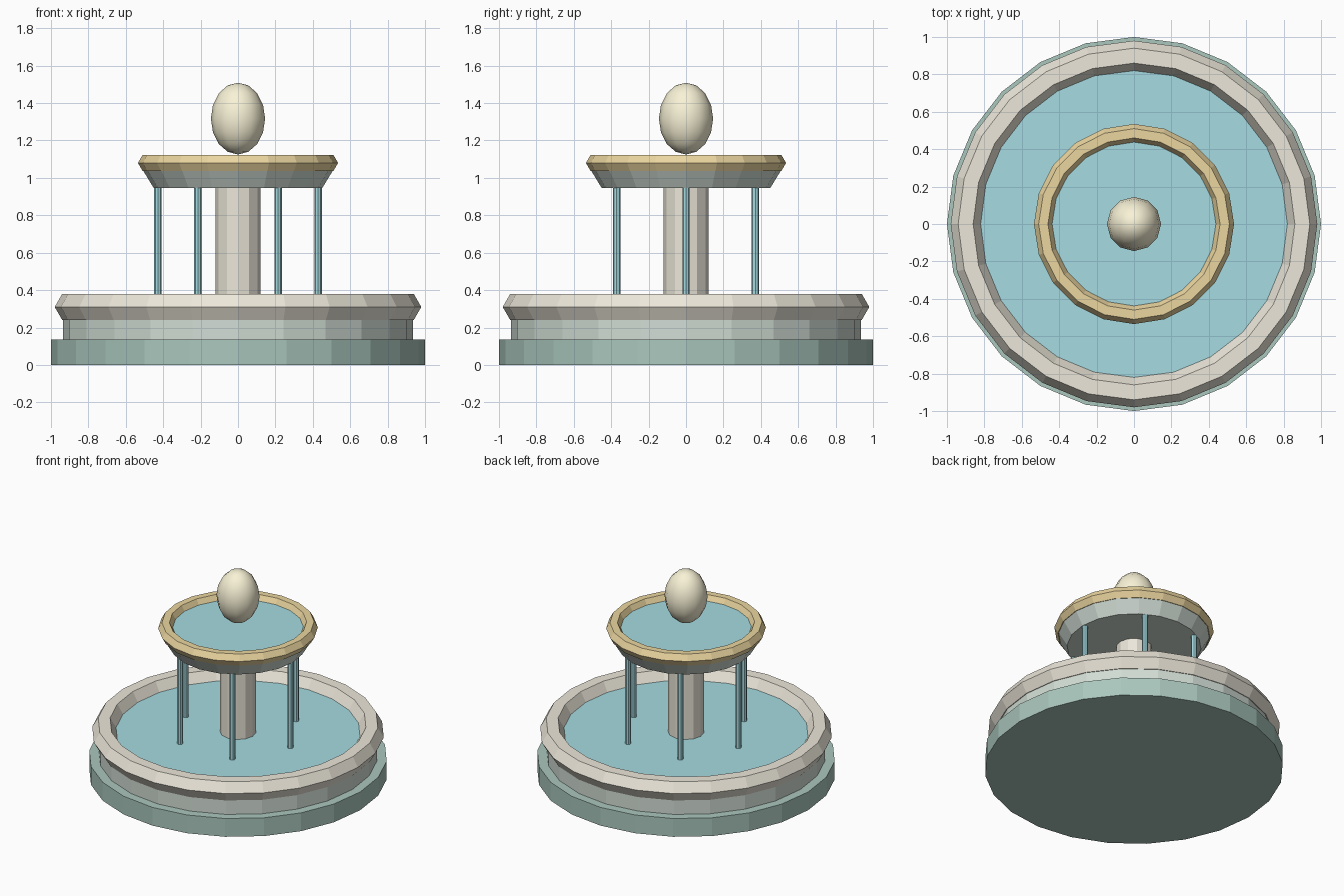
import bpy
from math import cos, sin, pi

if "Cube" in bpy.data.objects:
    bpy.data.objects.remove(bpy.data.objects["Cube"])


def material(name, rgb):
    m = bpy.data.materials.new(name)
    m.diffuse_color = (*rgb, 1)
    m.use_nodes = True
    m.node_tree.nodes["Principled BSDF"].inputs["Base Color"].default_value = m.diffuse_color
    return m


GREEN = material("dark_green_stone", (0.40, 0.57, 0.51))
SAGE = material("sage_stone", (0.64, 0.72, 0.66))
CREAM = material("cream_stone", (0.84, 0.80, 0.70))
WATER = material("water", (0.38, 0.71, 0.76))
GOLD = material("gold", (0.83, 0.67, 0.35))
IVORY = material("ivory", (0.94, 0.89, 0.67))


def finish(name, mat):
    ob = bpy.context.object
    ob.name = name
    ob.data.materials.append(mat)
    return ob


def drum(name, mat, sides, r_bottom, r_top, z0, z1, x=0, y=0):
    """Upright cylinder or cone section between two heights."""
    bpy.ops.mesh.primitive_cone_add(vertices=sides, radius1=r_bottom, radius2=r_top,
                                    depth=z1 - z0, location=(x, y, (z0 + z1) / 2))
    return finish(name, mat)


def ring(name, mat, sides, major, minor, z):
    """Hexagonal-section rim."""
    bpy.ops.mesh.primitive_torus_add(major_segments=sides, minor_segments=6,
                                     major_radius=major, minor_radius=minor,
                                     location=(0, 0, z))
    return finish(name, mat)


# Lower basin
drum("base_step", GREEN, 24, 1.0, 1.0, 0, 0.135)
drum("basin_wall", SAGE, 24, 0.935, 0.935, 0.135, 0.29)
ring("basin_rim", CREAM, 24, 0.9, 0.08, 0.31)
drum("basin_water", WATER, 24, 0.83, 0.83, 0.27, 0.31)

# Central pillar and upper bowl
drum("pillar", CREAM, 12, 0.12, 0.12, 0.29, 0.96)
drum("upper_bowl", SAGE, 20, 0.45, 0.52, 0.945, 1.06)
ring("bowl_rim", GOLD, 20, 0.485, 0.05, 1.08)
drum("bowl_water", WATER, 20, 0.445, 0.445, 1.05, 1.085)

# Egg-shaped finial
bpy.ops.mesh.primitive_uv_sphere_add(segments=12, ring_count=8, radius=1, location=(0, 0, 1.317))
bpy.context.object.scale = (0.145, 0.145, 0.192)
finish("finial", IVORY)
bpy.ops.object.shade_smooth()

# Six falling water streams
for i in range(6):
    a = i * pi / 3
    drum(f"water_stream_{i + 1}", WATER, 8, 0.02, 0.02, 0.30, 0.955,
         0.428 * cos(a), 0.428 * sin(a))
